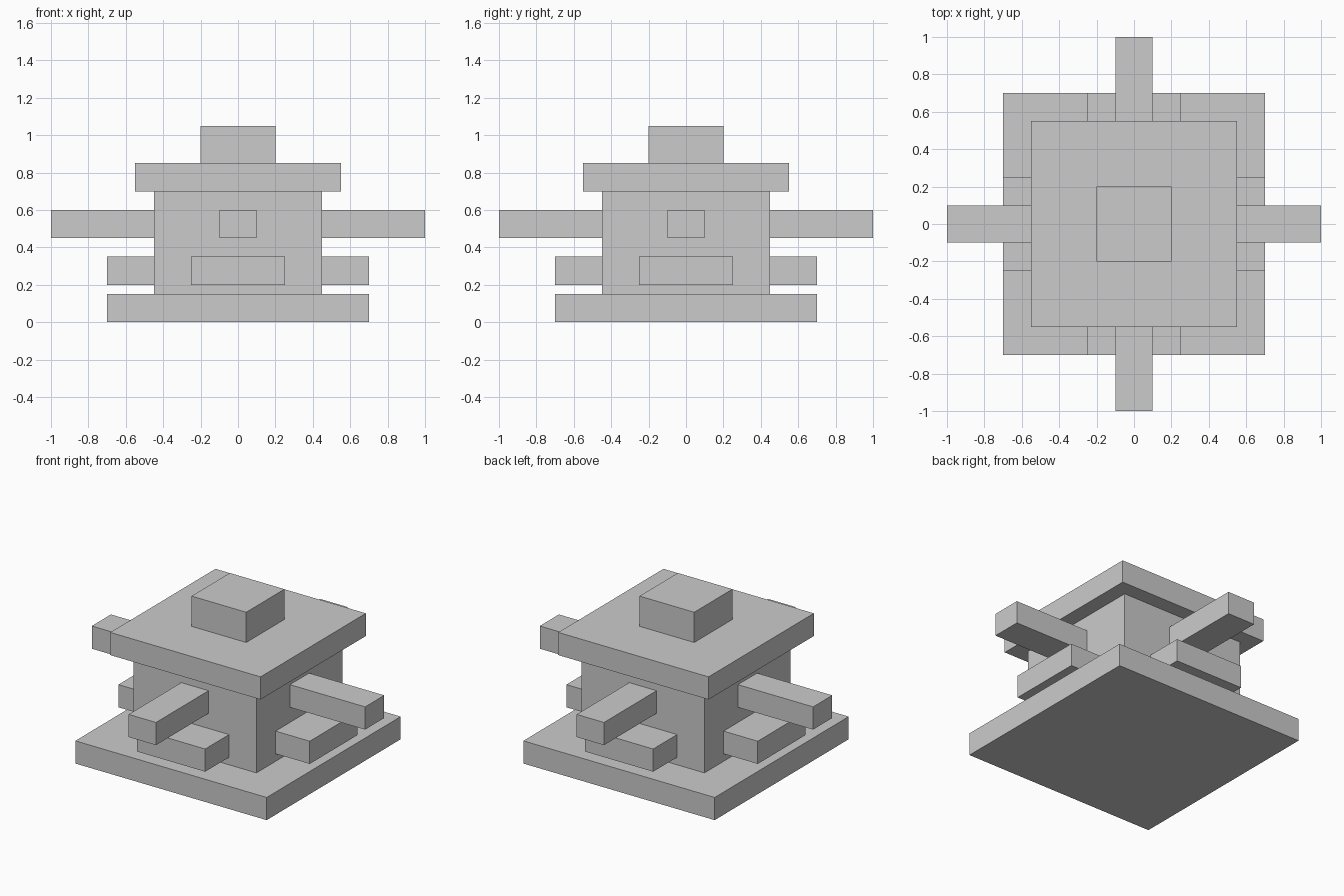
import bpy
from math import radians
from mathutils import Matrix, Vector

cube = bpy.data.objects.get("Cube")
if cube:
    bpy.data.objects.remove(cube, do_unlink=True)

# Single stone grey
grey = bpy.data.materials.new("stone_grey")
grey.use_nodes = True
colour = (0.6, 0.6, 0.6, 1)
grey.diffuse_color = colour
grey.node_tree.nodes["Principled BSDF"].inputs["Base Color"].default_value = colour


def box(name, low, high, turn=0):
    """Box between two corners, turned about the vertical axis."""
    low, high = Vector(low), Vector(high)
    bpy.ops.mesh.primitive_cube_add(size=1)
    obj = bpy.context.object
    obj.name = name
    obj.data.name = name
    size = Matrix.Diagonal((high - low).to_4d())
    size[3][3] = 1
    obj.data.transform(Matrix.Rotation(radians(turn), 4, "Z")
                       @ Matrix.Translation((low + high) / 2) @ size)
    obj.data.materials.append(grey)
    return obj


def slab(name, half, bottom, top):
    return box(name, (-half, -half, bottom), (half, half, top))


# Stacked square core
slab("base", 0.7, 0, 0.15)
slab("body", 0.45, 0.15, 0.7)
slab("roof", 0.55, 0.7, 0.85)
slab("cap", 0.2, 0.85, 1.05)

# A beam and a ledge on each of the four sides
for i, side in enumerate(("front", "left", "back", "right")):
    box(side + "_beam", (-0.1, -1, 0.45), (0.1, -0.45, 0.6), 90 * i)
    box(side + "_ledge", (-0.25, -0.7, 0.2), (0.25, -0.45, 0.35), 90 * i)
